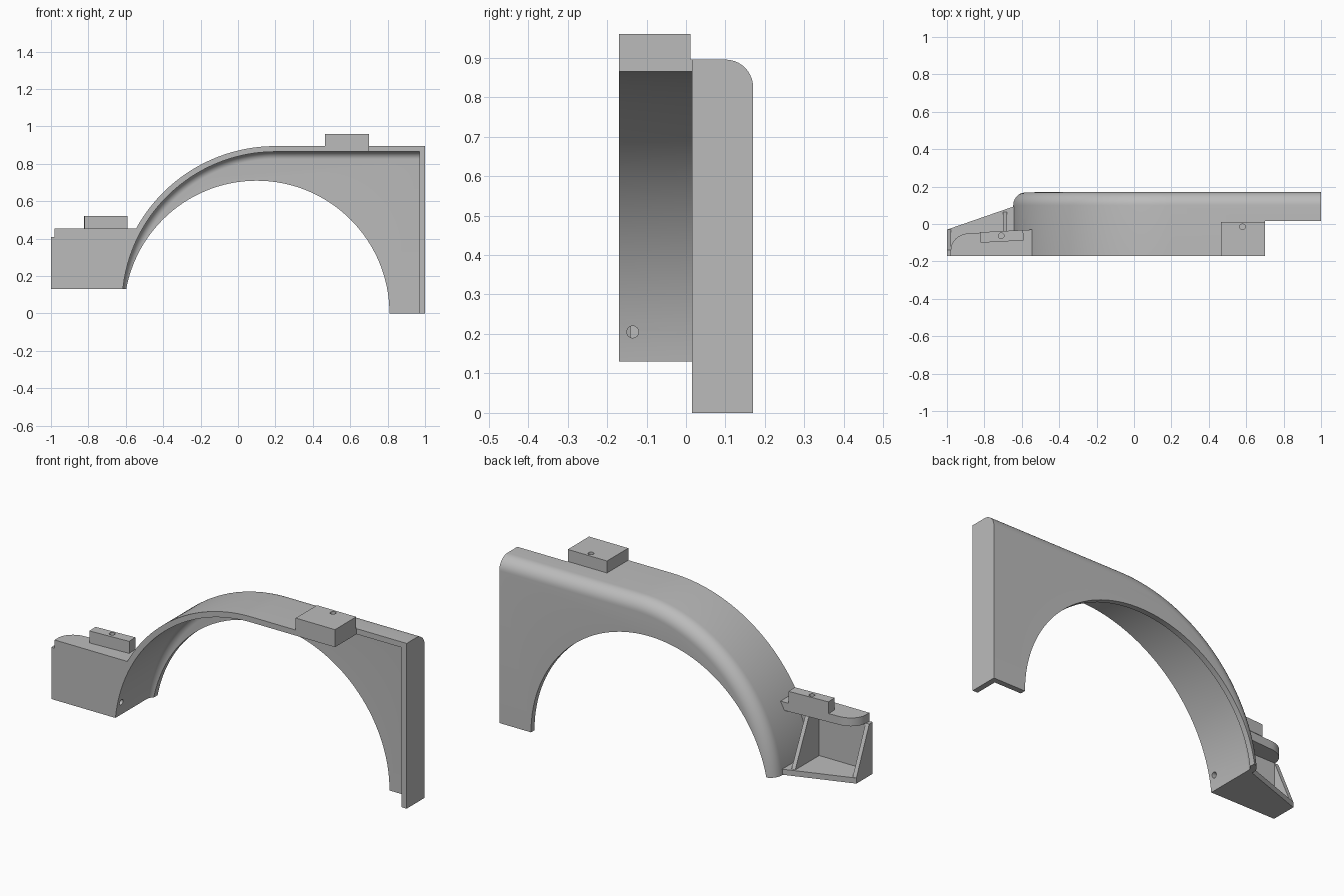
import bpy, bmesh
from math import sin, cos, pi, sqrt, asin

if "Cube" in bpy.data.objects:
    bpy.data.objects.remove(bpy.data.objects["Cube"], do_unlink=True)

GREY = (0.5, 0.5, 0.5, 1)
mat = bpy.data.materials.new("plain grey")
mat.use_nodes = True
mat.diffuse_color = GREY
mat.node_tree.nodes["Principled BSDF"].inputs["Base Color"].default_value = GREY

FRONT, BACK = -0.17, 0.17      # depth limits
CX, CZ, R = 0.2, 0.045, 0.85   # outer curve of the shell
WALL, ROUND = 0.03, 0.07
FOOT = 0.13                    # height of the low end


def loft(name, rings):
    """Solid through rings of 3D points, capped at both ends."""
    bm = bmesh.new()
    rows = [[bm.verts.new(p) for p in ring] for ring in rings]
    n = len(rows[0])
    for a, b in zip(rows, rows[1:]):
        for i in range(n):
            j = (i + 1) % n
            bm.faces.new((a[i], a[j], b[j], b[i]))
    bm.faces.new(rows[0])
    bm.faces.new(rows[-1])
    bmesh.ops.recalc_face_normals(bm, faces=bm.faces)
    me = bpy.data.meshes.new(name)
    bm.to_mesh(me)
    bm.free()
    me.materials.append(mat)
    ob = bpy.data.objects.new(name, me)
    bpy.context.collection.objects.link(ob)
    return ob


def prism(name, pts, axis, lo, hi):
    """Extrude a 2D outline along one axis."""
    def place(p, d):
        q = list(p)
        q.insert("xyz".index(axis), d)
        return q
    return loft(name, [[place(p, d) for p in pts] for d in (lo, hi)])


def box(name, x, y, z):
    return prism(name, [(x[0], y[0]), (x[1], y[0]), (x[1], y[1]), (x[0], y[1])], "z", *z)


def disc(cu, cv, r, n=24):
    return [(cu + r * cos(2 * pi * i / n), cv + r * sin(2 * pi * i / n)) for i in range(n)]


def cut(ob, cutters):
    """Subtract the cutters, then drop them."""
    bpy.context.view_layer.objects.active = ob
    for c in cutters:
        c.hide_render = True
        mod = ob.modifiers.new("cut", "BOOLEAN")
        mod.operation, mod.solver, mod.object = "DIFFERENCE", "EXACT", c
        bpy.ops.object.modifier_apply(modifier=mod.name)
        bpy.data.objects.remove(c, do_unlink=True)


def arc(r, z_from, z_to=None, n=48):
    """Points on the left quarter of the shell curve, rising."""
    a0 = asin((z_from - CZ) / r)
    a1 = pi / 2 if z_to is None else asin((z_to - CZ) / r)
    return [(CX - r * cos(a0 + (a1 - a0) * i / n), CZ + r * sin(a0 + (a1 - a0) * i / n))
            for i in range(n + 1)]


def arch_ring(y, inset, low, right, base):
    r = R - inset
    pts = arc(r, low) + [(right, CZ + r), (right, base), (-0.5, base), (-0.5, low)]
    return [(x, y, z) for x, z in pts]


def arch_solid(name, start, end, radius, inset, low, right, base):
    """Arch block whose back upper edge is rounded."""
    rings = [arch_ring(start, inset, low, right, base)]
    for i in range(11):
        a = pi / 2 * i / 10
        rings.append(arch_ring(end - radius * (1 - sin(a)), inset + radius * (1 - cos(a)),
                               low, right, base))
    return loft(name, rings)


# Arched shell with back panel and end post
shell = arch_solid("arch_shell", FRONT, BACK, ROUND, 0, FOOT, 1, 0)
cavity = arch_solid("cavity", FRONT - 0.1, BACK - WALL, ROUND - WALL, WALL, -0.05, 1 - WALL, -0.1)
opening = prism("wheel_opening", disc(0.1, 0, 0.71, 128), "y", -0.5, 0.5)
notch = box("end_notch", (0.7, 1.2), (-0.5, 0.015), (-0.2, 1.2))
bolt = prism("bolt_hole", disc(-0.135, 0.205, 0.015), "x", -0.75, -0.5)
cut(shell, [cavity, opening, notch, bolt])

# Mounting block on the flat top
top_block = box("top_block", (0.465, 0.7), (FRONT, 0.012), (0.865, 0.96))
cut(top_block, [prism("top_hole", disc(0.58, -0.015, 0.015), "z", 0.88, 1.1)])

# Open-backed side bracket
SHELF, TOP = 0.41, 0.455
prism("bracket_front", [(-1, FOOT), (-1, SHELF), (-0.98, SHELF), (-0.98, TOP)]
      + arc(R - 0.005, FOOT, TOP, 16)[::-1], "y", FRONT, FRONT + WALL)
prism("bracket_floor", [(-1, FRONT), (-0.625, FRONT), (-0.625, 0.1), (-1, -0.03)],
      "z", FOOT, FOOT + WALL)
curve = [(-0.88 - 0.1 * cos(pi / 2 * i / 10), -0.14 + 0.09 * sin(pi / 2 * i / 10))
         for i in range(11)]
shelf = prism("bracket_shelf", [(-0.98, FRONT)] + curve
              + [(-0.545, -0.03), (-0.545, FRONT)], "z", SHELF, TOP)

# Sloping ribs that brace the bracket
for name, x, foot_y, top_y in (("bracket_end", -1, -0.03, -0.14),
                               ("bracket_rib", -0.70, 0.065, -0.055)):
    prism(name, [(FRONT, FOOT), (foot_y, FOOT), (foot_y, FOOT + WALL),
                 (top_y, SHELF), (FRONT, SHELF)], "x", x, x + 0.022)

# Small slightly turned block on the shelf
pad = prism("bracket_pad", [(-0.82, -0.1), (-0.59, -0.088), (-0.593, -0.032), (-0.823, -0.044)],
            "z", TOP, 0.52)
cut(pad, [prism("pad_hole", disc(-0.71, -0.063, 0.015), "z", 0.47, 0.6)])

# Smooth the curved parts, keep edges sharp
bpy.ops.object.select_all(action="DESELECT")
for ob in (shell, shelf, top_block, pad):
    ob.select_set(True)
bpy.context.view_layer.objects.active = shell
bpy.ops.object.shade_smooth_by_angle()
